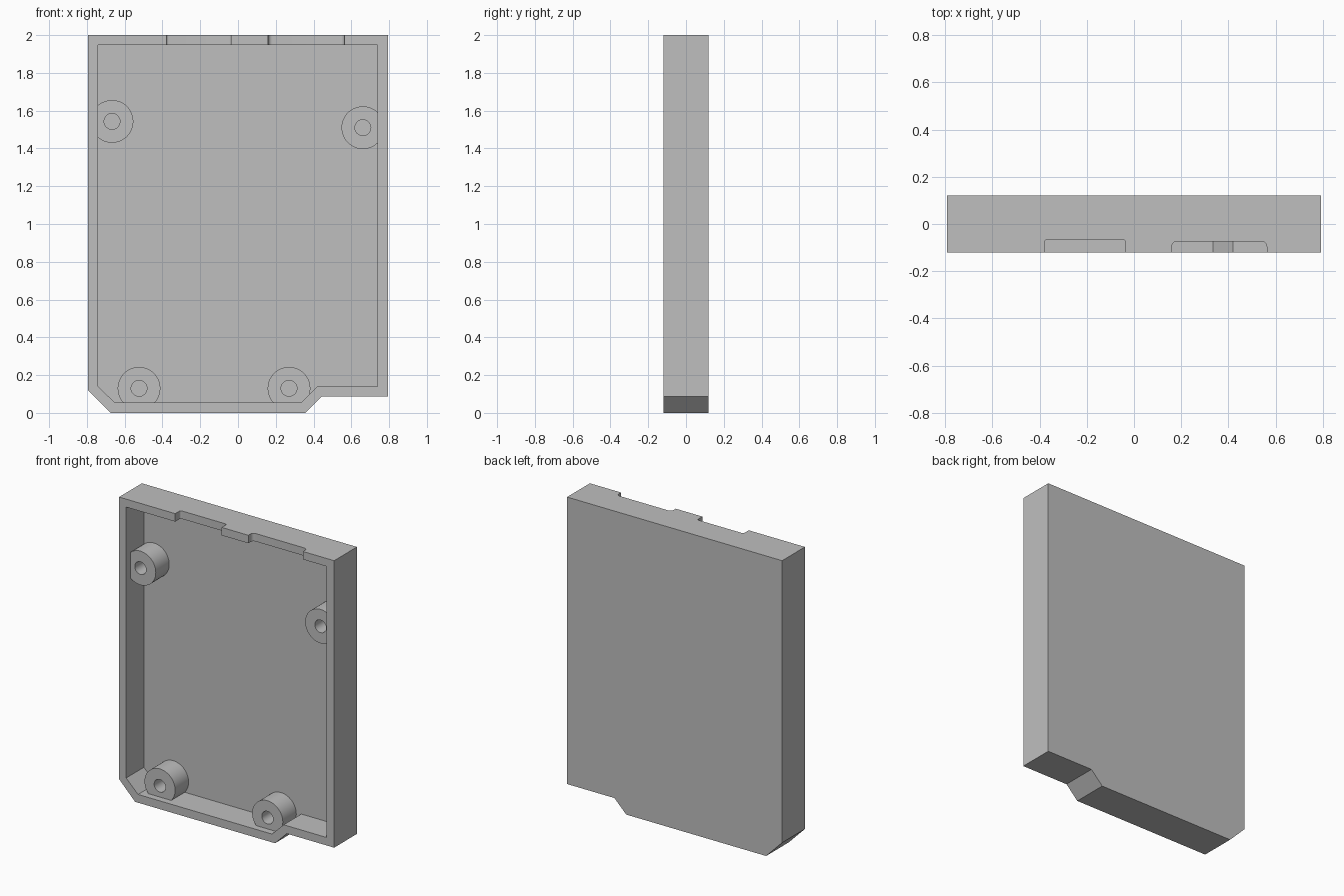
import bpy
import bmesh
import math

cube = bpy.data.objects.get("Cube")
if cube:
    bpy.data.objects.remove(cube, do_unlink=True)

grey = bpy.data.materials.new("plain grey")
grey.use_nodes = True
COLOUR = (0.52, 0.52, 0.52, 1)
grey.diffuse_color = COLOUR
grey.node_tree.nodes["Principled BSDF"].inputs["Base Color"].default_value = COLOUR

FRONT, BACK = -0.12, 0.12
FLOOR = 0.067          # inner face of the back panel
BOSS_FRONT = -0.075


def prism(name, points, axis, low, high):
    """Extrude a closed 2D profile along y or z."""
    bm = bmesh.new()
    place = (lambda a, b, t: (a, t, b)) if axis == "y" else (lambda a, b, t: (a, b, t))
    base = bm.faces.new([bm.verts.new(place(a, b, low)) for a, b in points])
    grown = bmesh.ops.extrude_face_region(bm, geom=[base])["geom"]
    verts = [g for g in grown if isinstance(g, bmesh.types.BMVert)]
    bmesh.ops.translate(bm, verts=verts, vec=place(0, 0, high - low))
    bmesh.ops.recalc_face_normals(bm, faces=bm.faces)
    mesh = bpy.data.meshes.new(name)
    bm.to_mesh(mesh)
    bm.free()
    mesh.materials.append(grey)
    obj = bpy.data.objects.new(name, mesh)
    bpy.context.collection.objects.link(obj)
    return obj


def arc(x, y, radius, start, end, steps):
    angles = [math.radians(start + (end - start) * i / steps) for i in range(steps + 1)]
    return [(x + radius * math.cos(a), y + radius * math.sin(a)) for a in angles]


def circle(x, z, radius, steps=48):
    return arc(x, z, radius, 0, 360, steps)[:-1]


def combine(target, tool, operation):
    """Apply a boolean and remove the helper."""
    tool.hide_render = True
    mod = target.modifiers.new("cut", "BOOLEAN")
    mod.operation = operation
    mod.solver = "EXACT"
    mod.object = tool
    bpy.ops.object.select_all(action="DESELECT")
    bpy.context.view_layer.objects.active = target
    target.select_set(True)
    bpy.ops.object.modifier_apply(modifier=mod.name)
    bpy.data.objects.remove(tool, do_unlink=True)


# Tray: outer block with stepped, chamfered lower edge
outer = [(-0.793, 0.12), (-0.675, 0), (0.357, 0), (0.444, 0.087),
         (0.793, 0.087), (0.793, 2), (-0.793, 2)]
inner = [(-0.741, 0.141), (-0.653, 0.055), (0.334, 0.055), (0.42, 0.14),
         (0.738, 0.14), (0.738, 1.947), (-0.741, 1.947)]
case = prism("case_half", outer, "y", FRONT, BACK)
combine(case, prism("cavity", inner, "y", FRONT - 0.1, FLOOR), "DIFFERENCE")

# Screw bosses, merged into the walls, with blind holes
bosses = [(-0.667, 1.543), (0.661, 1.51), (-0.524, 0.13), (0.27, 0.13)]
for x, z in bosses:
    combine(case, prism("boss", circle(x, z, 0.113), "y", BOSS_FRONT, 0.09), "UNION")
for x, z in bosses:
    combine(case, prism("hole", circle(x, z, 0.042, 32), "y", FRONT - 0.1, FLOOR), "DIFFERENCE")

# Connector notches in the top wall, with rounded inner corners
for left, right, depth, r in [(-0.379, -0.037, 0.055, 0.012), (0.16, 0.563, 0.046, 0.022)]:
    y = FRONT + depth
    profile = [(left, FRONT - 0.1), (right, FRONT - 0.1)]
    profile += arc(right - r, y - r, r, 0, 90, 6) + arc(left + r, y - r, r, 90, 180, 6)
    combine(case, prism("notch", profile, "z", 1.9, 2.1), "DIFFERENCE")

bpy.ops.object.shade_smooth_by_angle(angle=math.radians(30))
